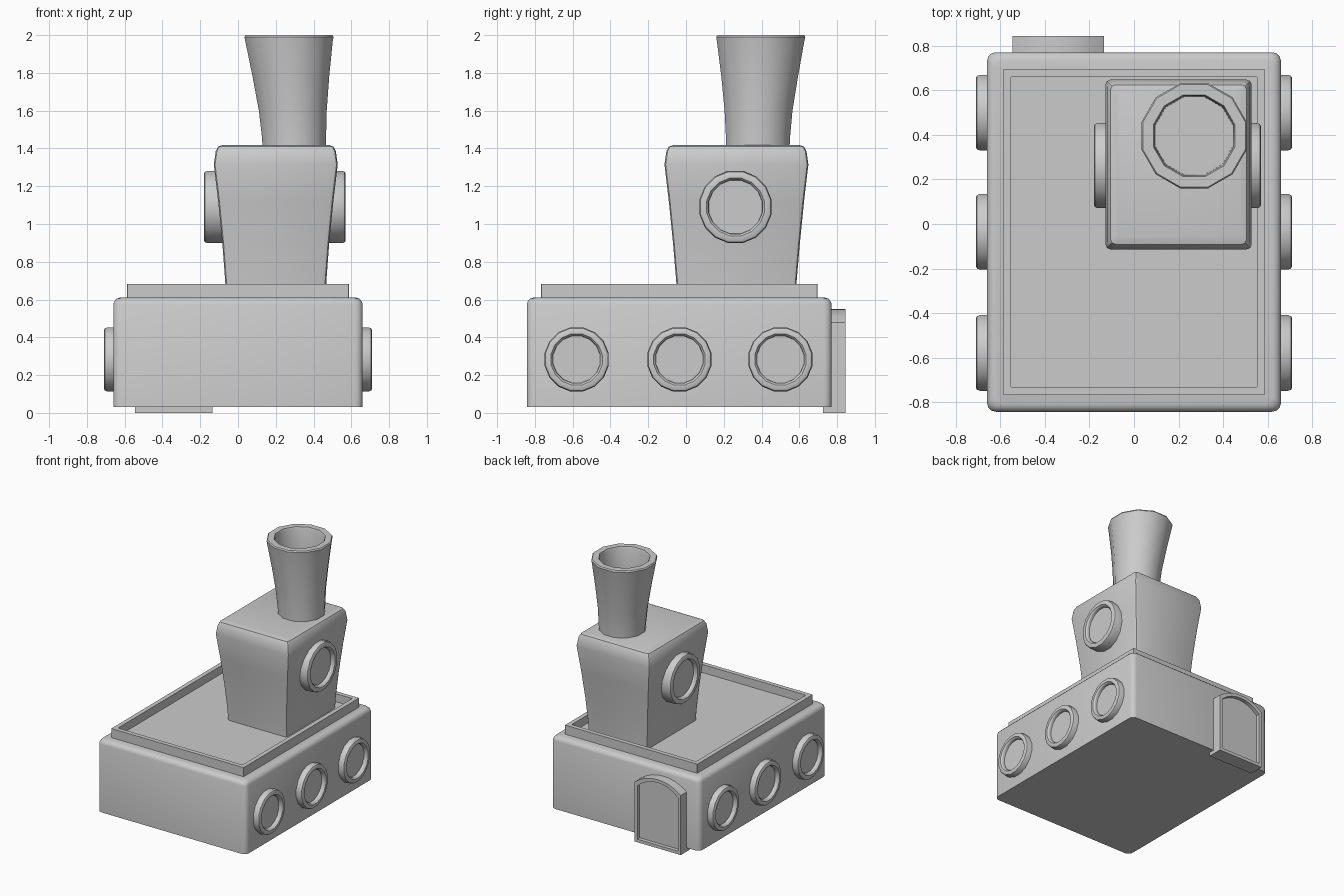
import bpy, bmesh
from math import pi, sin, cos, radians
from mathutils import Matrix

if "Cube" in bpy.data.objects:
    bpy.data.objects.remove(bpy.data.objects["Cube"])


def loft(name, rings, matrix=None, angle=32):
    """Skin a stack of equal-length rings and cap both ends."""
    bm = bmesh.new()
    loops = [[bm.verts.new(p) for p in ring] for ring in rings]
    n = len(loops[0])
    for a, b in zip(loops, loops[1:]):
        for i in range(n):
            j = (i + 1) % n
            bm.faces.new((a[i], a[j], b[j], b[i]))
    bm.faces.new(loops[0][::-1])
    bm.faces.new(loops[-1])
    if matrix:
        bm.transform(matrix)
    bmesh.ops.recalc_face_normals(bm, faces=bm.faces)
    mesh = bpy.data.meshes.new(name)
    bm.to_mesh(mesh)
    bm.free()
    ob = bpy.data.objects.new(name, mesh)
    bpy.context.collection.objects.link(ob)
    bpy.ops.object.select_all(action='DESELECT')
    ob.select_set(True)
    bpy.context.view_layer.objects.active = ob
    bpy.ops.object.shade_smooth_by_angle(angle=radians(angle))
    return ob


def circle(r, z, n, cx=0, cy=0):
    return [(cx + r * cos(2 * pi * (i + .5) / n),
             cy + r * sin(2 * pi * (i + .5) / n), z) for i in range(n)]


def round_rect(cx, cy, hx, hy, r, z, seg=2):
    pts = []
    for k, (sx, sy) in enumerate([(1, 1), (-1, 1), (-1, -1), (1, -1)]):
        for s in range(seg + 1):
            a = pi / 2 * (k + s / seg)
            pts.append((cx + sx * (hx - r) + r * cos(a),
                        cy + sy * (hy - r) + r * sin(a), z))
    return pts


def porthole(name, side, x, y, z, r, depth, back):
    """Rounded ring with a recessed pane, facing +x or -x."""
    w = r * 0.2
    profile = [(r, -back), (r, depth - .018), (r - .005, depth - .005), (r - .014, depth),
               (r - w, depth), (r - w - .01, depth - .012), (r - w - .012, depth - .03)]
    m = Matrix.Translation((x, y, z)) @ Matrix.Rotation(side * pi / 2, 4, 'Y')
    loft(name, [circle(rr, zz, 16) for rr, zz in profile], m)


# Main body with rounded top and corners
loft("body", [round_rect(0, -.036, .66 - d, .807 - d, .04, z, 3) for d, z in
              [(0, .03), (0, .575), (.006, .592), (.018, .605), (.035, .61)]])

# Raised rim around the roof, open in the middle
loft("roof_rim", [round_rect(0, -.036, .587 - d, .731 - d, .001, z, 1) for d, z in
                  [(0, .59), (0, .683), (.035, .683), (.035, .618)]])

# Flaring tower
loft("tower", [round_rect(.2, .267, hx, hy, .022, z) for hx, hy, z in
               [(.264, .314, .6), (.268, .319, .7), (.283, .336, .9), (.305, .358, 1.12),
                (.328, .381, 1.315), (.318, .371, 1.385), (.305, .358, 1.41),
                (.28, .333, 1.418)]])

# Flared chimney with a hollow mouth
loft("chimney", [circle(r, z, 12, cx, cy) for r, z, cx, cy in
                 [(.174, 1.38, .298, .38), (.175, 1.45, .297, .381), (.186, 1.6, .29, .384),
                  (.21, 1.78, .28, .39), (.24, 1.97, .27, .395), (.244, 1.99, .27, .396),
                  (.238, 2, .27, .396), (.19, 2, .27, .396), (.184, 1.985, .27, .396),
                  (.18, 1.75, .27, .396)]])

# Portholes on both sides
for side, label in ((1, "right"), (-1, "left")):
    for i, y in enumerate((-.579, -.035, .5)):
        porthole(f"body_window_{label}_{i + 1}", side, side * .66, y, .283, .173, .05, .03)
    porthole(f"tower_window_{label}", side, .195 + side * .3, .262, 1.09, .195, .075, .03)


# Arched door on the back with a thin frame and recessed panel
def arch(inset, y):
    hw, cx = .205 - inset, -.34
    pts = [(cx - hw, y, inset), (cx + hw, y, inset)]
    for i in range(9):
        t = 1 - i / 4
        pts.append((cx + hw * t, y, .478 - inset + .072 * (1 - abs(t) ** 2.2)))
    return pts


loft("door", [arch(d, y) for d, y in
              [(0, .725), (0, .845), (.025, .845), (.025, .815)]])
